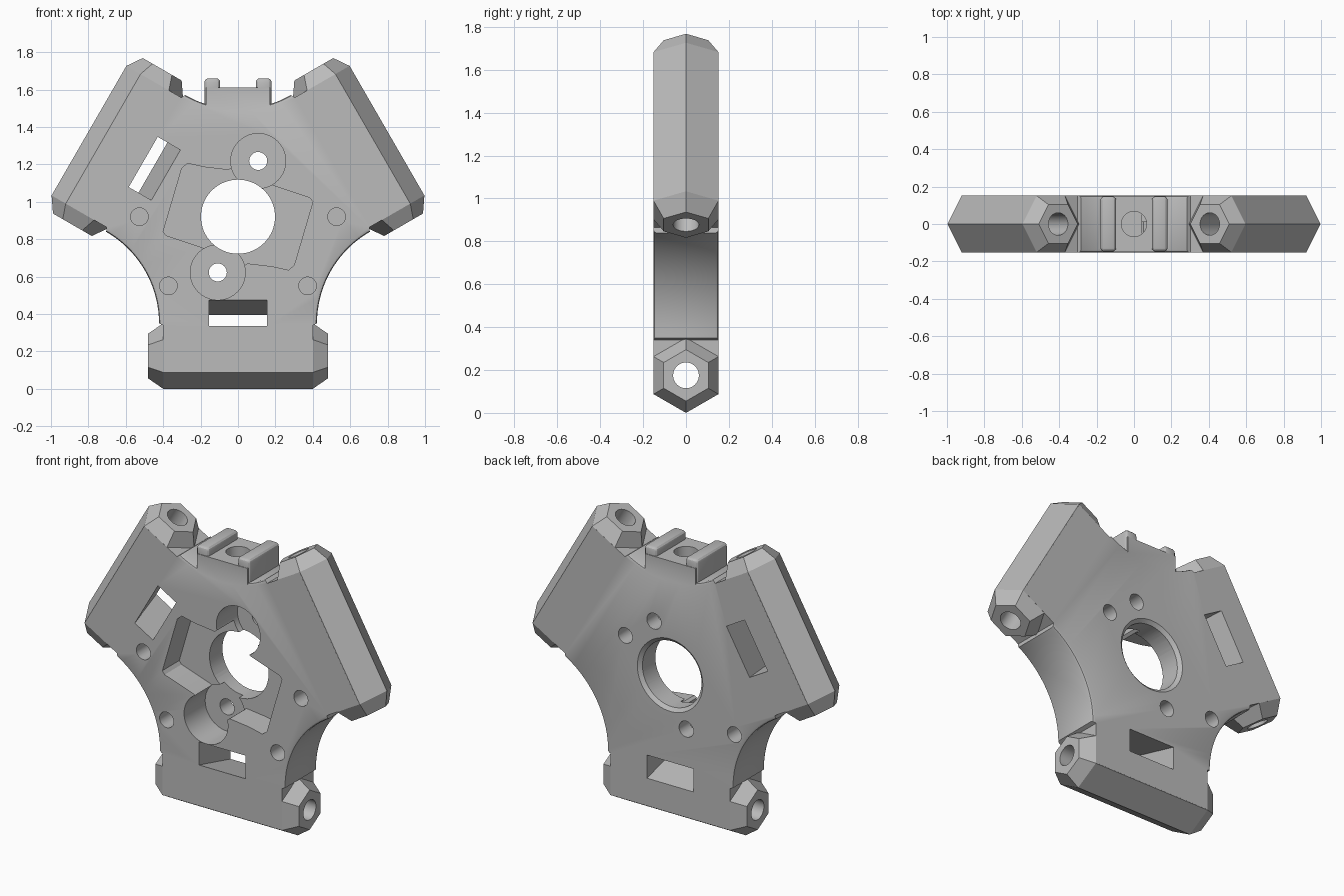
import bpy, bmesh
from math import radians, sin, cos, tau
from mathutils import Matrix, Vector

if "Cube" in bpy.data.objects:
    bpy.data.objects.remove(bpy.data.objects["Cube"])

HALF = 0.152                      # half thickness of the plate
HUB = Vector((0, 0, 0.92))        # centre of the three-armed layout
ARC_R = 0.565

grey = bpy.data.materials.new("plain_grey")
grey.use_nodes = True
grey.diffuse_color = (0.5, 0.5, 0.5, 1)
bsdf = next(n for n in grey.node_tree.nodes if n.type == 'BSDF_PRINCIPLED')
bsdf.inputs["Base Color"].default_value = (0.5, 0.5, 0.5, 1)


def turn(degrees):
    """Rotation about the hub, in the plane of the plate."""
    return (Matrix.Translation(HUB) @ Matrix.Rotation(radians(degrees), 4, 'Y')
            @ Matrix.Translation(-HUB))


def finish(bm, name, matrix=Matrix()):
    bmesh.ops.recalc_face_normals(bm, faces=bm.faces)
    bm.transform(matrix)
    mesh = bpy.data.meshes.new(name)
    bm.to_mesh(mesh)
    bm.free()
    mesh.materials.append(grey)
    obj = bpy.data.objects.new(name, mesh)
    bpy.context.collection.objects.link(obj)
    return obj


def prism(outline, y0, y1):
    """Extrude an x-z outline from y0 to y1."""
    bm = bmesh.new()
    face = bm.faces.new([bm.verts.new((x, y0, z)) for x, z in outline])
    out = bmesh.ops.extrude_face_region(bm, geom=[face])
    moved = [v for v in out["geom"] if isinstance(v, bmesh.types.BMVert)]
    bmesh.ops.translate(bm, verts=moved, vec=(0, y1 - y0, 0))
    return bm


def box(size, centre, bevel=0):
    bm = bmesh.new()
    bmesh.ops.create_cube(bm, size=1)
    bmesh.ops.scale(bm, verts=bm.verts, vec=size)
    if bevel:
        bmesh.ops.bevel(bm, geom=bm.edges[:], offset=bevel, segments=3,
                        profile=0.5, affect='EDGES')
    bmesh.ops.translate(bm, verts=bm.verts, vec=centre)
    return bm


def rod(name, start, end, r1, r2=None, sides=40, matrix=Matrix()):
    """Cylinder or cone between two points."""
    start, end = Vector(start), Vector(end)
    bm = bmesh.new()
    bmesh.ops.create_cone(bm, cap_ends=True, segments=sides, radius1=r1,
                          radius2=r1 if r2 is None else r2,
                          depth=(end - start).length)
    aim = (end - start).to_track_quat('Z', 'Y').to_matrix().to_4x4()
    return finish(bm, name, matrix @ Matrix.Translation((start + end) / 2) @ aim)


def combine(obj, tool, operation):
    mod = body.modifiers.new(tool.name, 'BOOLEAN')
    mod.operation, mod.object, mod.solver = operation, tool, 'EXACT'
    bpy.context.view_layer.objects.active = obj
    bpy.ops.object.modifier_apply(modifier=mod.name)
    bpy.data.objects.remove(tool)


# Three-armed plate with concave sides
arc_centre = HUB + Vector((1.14 * cos(radians(30)), 0, -0.57))
arm = [(-0.40, 0.34), (-0.40, 0.09), (0.40, 0.09), (0.40, 0.34)]
for i in range(19):
    a = radians(180 - 60 * i / 18)
    arm.append((arc_centre.x + ARC_R * cos(a), arc_centre.z + ARC_R * sin(a)))
outline = []
for k in range(3):
    for x, z in arm:
        p = turn(-120 * k) @ Vector((x, 0, z))
        outline.append((p.x, p.z))
bm = prism(outline, -HALF, HALF)
centres = [turn(-120 * k) @ arc_centre for k in range(3)]


def on_arc(v):
    return any(abs((Vector((v.co.x, 0, v.co.z)) - c).length - ARC_R) < 1e-4
               for c in centres)


rims = [e for e in bm.edges if all(on_arc(v) for v in e.verts)
        and abs(e.verts[0].co.y - e.verts[1].co.y) < 0.01]
bmesh.ops.bevel(bm, geom=rims, offset=0.015, segments=2, profile=0.5,
                affect='EDGES')
body = finish(bm, "mount_body")

# Hexagonal rods with tapered ends, one along each arm
for k in range(3):
    bm = bmesh.new()
    rings = []
    for x, r in ((-0.48, 0.12), (-0.40, 0.175), (0.40, 0.175), (0.48, 0.12)):
        rings.append([bm.verts.new((x, r * sin(tau * i / 6),
                                    0.175 + r * cos(tau * i / 6)))
                      for i in range(6)])
    for a, b in zip(rings, rings[1:]):
        for i in range(6):
            j = (i + 1) % 6
            bm.faces.new((a[i], a[j], b[j], b[i]))
    bm.faces.new(rings[0])
    bm.faces.new(rings[-1])
    combine(body, finish(bm, "hex_rod", turn(120 * k)), 'UNION')

# Top block and its two rails
combine(body, finish(box((0.34, 0.302, 0.21), (0, 0, 1.505)), "top_block"), 'UNION')
for side in (-1, 1):
    rail = box((0.085, 0.296, 0.16), (side * 0.1375, 0, 1.58), 0.022)
    combine(body, finish(rail, "top_rail"), 'UNION')

# Front pocket, the same after half a turn
half = [(-0.40, -0.08), (-0.385, -0.10), (-0.19, -0.165), (-0.17, -0.18),
        (-0.18, -0.24), (-0.02, -0.28), (0.01, -0.28), (0.05, -0.25),
        (0.18, -0.265), (0.27, -0.285), (0.30, -0.26)]
shape = half + [(-x, -z) for x, z in half]
shape = [(x, HUB.z + z) for x, z in shape]
cuts = [finish(prism(shape, -0.3, 0.01), "pocket_cut")]

# Round ear pockets with through holes
for s in (-1, 1):
    x, z = s * 0.108, HUB.z + s * 0.298
    cuts.append(rod("ear_cut", (x, -0.3, z), (x, 0.05, z), 0.147))
    cuts.append(rod("ear_hole_cut", (x, -0.3, z), (x, 0.3, z), 0.048))

# Central bore, eased at the back
cuts.append(rod("bore_cut", (0, -0.3, HUB.z), (0, 0.3, HUB.z), 0.198, sides=64))
cuts.append(rod("bore_edge_cut", (0, HALF - 0.025, HUB.z),
                (0, HALF + 0.005, HUB.z), 0.19, 0.225, 64))

# Blind screw holes, front and back
for x, z in ((-0.527, 0.92), (0.527, 0.92), (-0.372, 0.55), (0.372, 0.55)):
    cuts.append(rod("front_hole_cut", (x, -0.3, z), (x, 0.05, z), 0.047))
for x, z in ((0.30, 1.08), (-0.43, 0.675)):
    cuts.append(rod("back_hole_cut", (x, 0.02, z), (x, 0.3, z), 0.047))

# Slanted slots through the lower arm and one upper arm
for angle in (0, 120):
    bm = box((0.31, 0.42, 0.14), (0, 0, 0.365))
    for v in bm.verts:
        v.co.z -= 0.263 * v.co.y
    cuts.append(finish(bm, "slot_cut", turn(angle)))

# Bores along the rods and the hole in the top block
for k in range(3):
    cuts.append(rod("rod_bore_cut", (-0.6, 0, 0.175), (0.6, 0, 0.175), 0.06,
                    matrix=turn(120 * k)))
cuts.append(rod("top_hole_cut", (0, 0, 1.35), (0, 0, 1.75), 0.067))

for tool in cuts:
    combine(body, tool, 'DIFFERENCE')

bpy.ops.object.select_all(action='DESELECT')
body.select_set(True)
bpy.context.view_layer.objects.active = body
bpy.ops.object.shade_smooth_by_angle(angle=radians(25))
